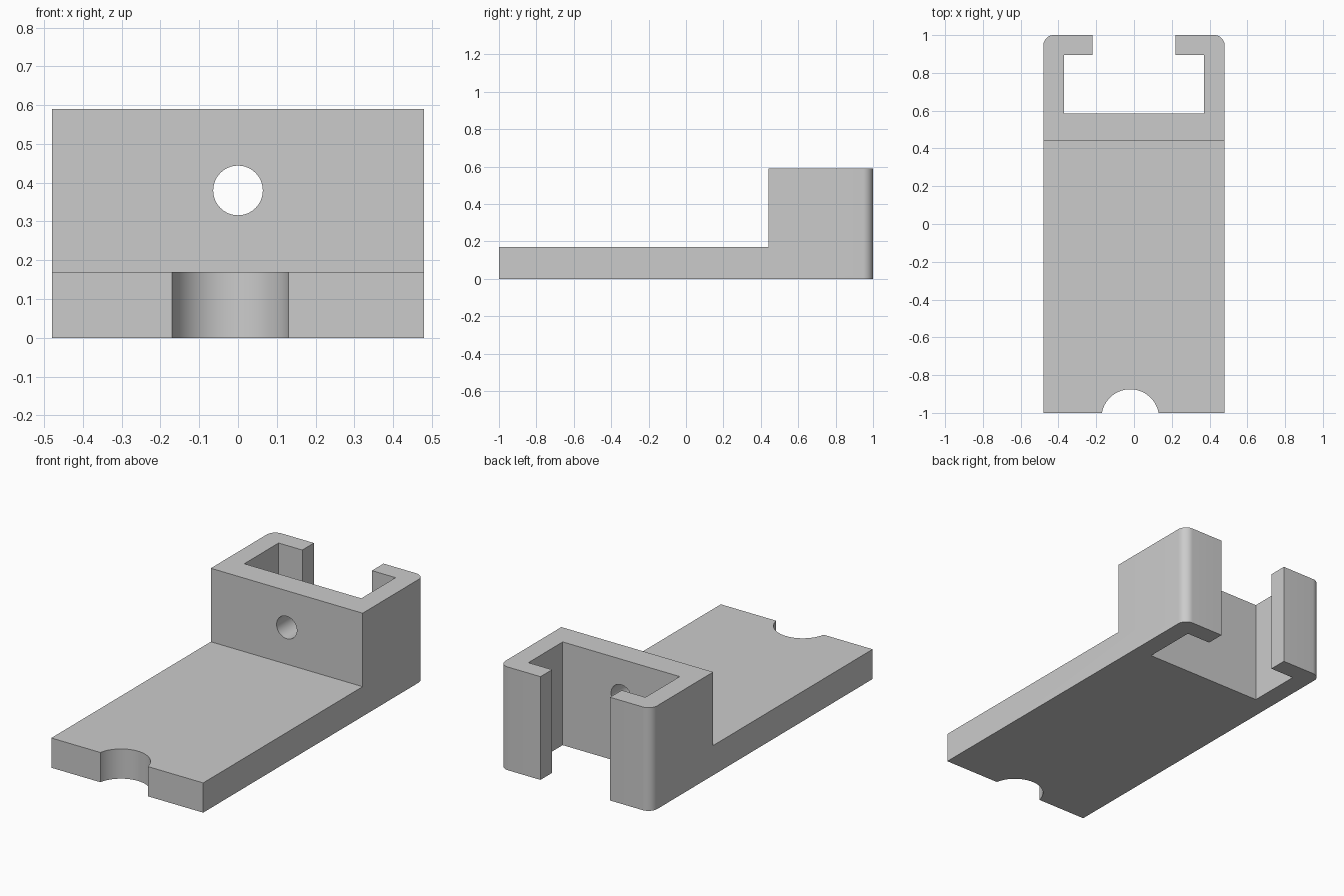
import bpy, bmesh, math
from mathutils import Matrix, Vector

cube = bpy.data.objects.get("Cube")
if cube:
    bpy.data.objects.remove(cube, do_unlink=True)

W, WALL_Y, TOP, PLATE = 0.48, 0.44, 0.59, 0.17
R = 0.055

grey = bpy.data.materials.new("light grey")
grey.use_nodes = True
grey.diffuse_color = (0.6, 0.6, 0.6, 1)
grey.node_tree.nodes["Principled BSDF"].inputs["Base Color"].default_value = (0.6, 0.6, 0.6, 1)


def make_object(name, bm):
    bmesh.ops.recalc_face_normals(bm, faces=bm.faces)
    mesh = bpy.data.meshes.new(name)
    bm.to_mesh(mesh)
    bm.free()
    mesh.materials.append(grey)
    obj = bpy.data.objects.new(name, mesh)
    bpy.context.collection.objects.link(obj)
    return obj


def extrude_outline(name, points, height):
    bm = bmesh.new()
    face = bm.faces.new([bm.verts.new((x, y, 0)) for x, y in points])
    ext = bmesh.ops.extrude_face_region(bm, geom=[face])["geom"]
    verts = [v for v in ext if isinstance(v, bmesh.types.BMVert)]
    bmesh.ops.translate(bm, verts=verts, vec=(0, 0, height))
    return make_object(name, bm)


def cylinder(name, radius, depth, matrix):
    bm = bmesh.new()
    bmesh.ops.create_cone(bm, cap_ends=True, segments=64, radius1=radius,
                          radius2=radius, depth=depth, matrix=matrix)
    return make_object(name, bm)


def box(name, low, high):
    low, high = Vector(low), Vector(high)
    bm = bmesh.new()
    bmesh.ops.create_cube(bm, size=1)
    bmesh.ops.scale(bm, verts=bm.verts, vec=high - low)
    bmesh.ops.translate(bm, verts=bm.verts, vec=(low + high) / 2)
    return make_object(name, bm)


def rounded_corner(side):
    steps = [i / 10 * math.pi / 2 for i in range(11)]
    return [(side * (W - R + R * math.cos(a)), 1 - R + R * math.sin(a)) for a in steps]


# Footprint with a C-shaped rear clip, extruded to full height
right_side = [(-W, -1)] + rounded_corner(-1) + [(-0.22, 1), (-0.22, 0.895), (-0.37, 0.895), (-0.37, 0.585)]
left_side = [(W, -1)] + rounded_corner(1) + [(0.22, 1), (0.22, 0.895), (0.37, 0.895), (0.37, 0.585)]
bracket = extrude_outline("clip_bracket", right_side + left_side[::-1], TOP)

# Cutters: space above the plate, front notch, hole through the upright wall
cutters = [
    box("plate_clearance_cutter", (-1, -2, PLATE), (1, WALL_Y, 1)),
    cylinder("front_notch_cutter", 0.1525, 2, Matrix.Translation((-0.02, -1.0275, 0))),
    cylinder("wall_hole_cutter", 0.064, 0.4,
             Matrix.Translation((0, 0.5, 0.38)) @ Matrix.Rotation(math.pi / 2, 4, "X")),
]
bpy.context.view_layer.objects.active = bracket
for cutter in cutters:
    mod = bracket.modifiers.new(cutter.name, "BOOLEAN")
    mod.operation = "DIFFERENCE"
    mod.solver = "EXACT"
    mod.object = cutter
    bpy.ops.object.modifier_apply(modifier=mod.name)
for cutter in cutters:
    bpy.data.objects.remove(cutter, do_unlink=True)

# Smooth the round surfaces, keep corners sharp
bpy.ops.object.select_all(action="DESELECT")
bracket.select_set(True)
bpy.ops.object.shade_smooth_by_angle(angle=math.radians(30))
